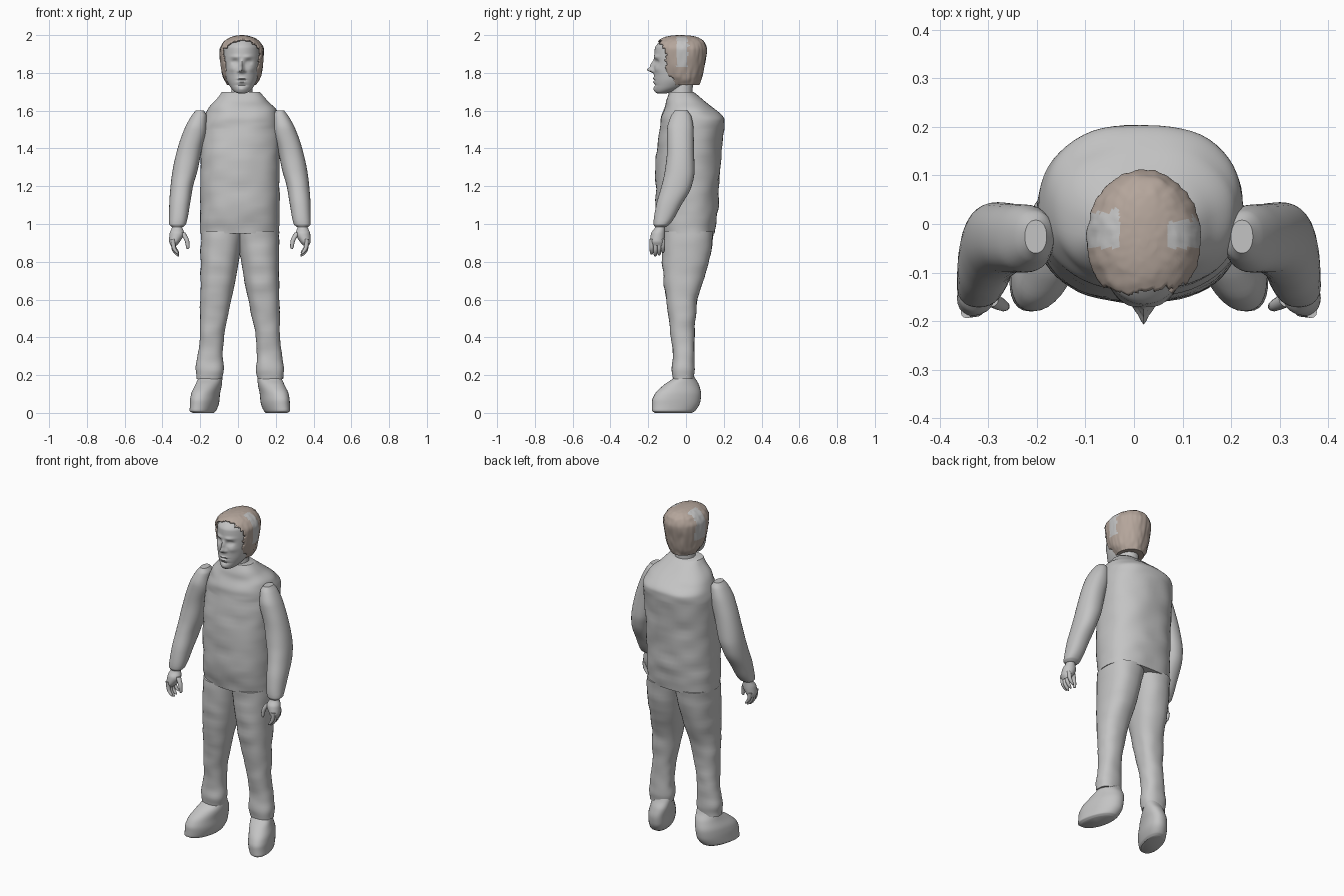
import bpy, bmesh, math
from mathutils import noise, Vector

if "Cube" in bpy.data.objects:
    bpy.data.objects.remove(bpy.data.objects["Cube"], do_unlink=True)


def material(name, colour):
    mat = bpy.data.materials.new(name)
    mat.use_nodes = True
    mat.diffuse_color = (*colour, 1)
    mat.node_tree.nodes["Principled BSDF"].inputs["Base Color"].default_value = (*colour, 1)
    return mat


GREY = material("plain grey", (0.55, 0.55, 0.55))
BROWN = material("hair brown", (0.46, 0.38, 0.33))


def slopes(zs, vs):
    """Tangents that never overshoot the given values."""
    d = [(vs[i + 1] - vs[i]) / (zs[i + 1] - zs[i]) for i in range(len(zs) - 1)]
    inner = [2 * a * b / (a + b) if a * b > 0 else 0 for a, b in zip(d, d[1:])]
    return [d[0], *inner, d[-1]]


def smooth_rings(rings, steps):
    """Fill in rings between the given ones along a smooth profile."""
    columns = list(zip(*rings))
    zs = columns[0]
    tangents = [slopes(zs, c) for c in columns]
    result = []
    for i in range(len(zs) - 1):
        h = zs[i + 1] - zs[i]
        for k in range(steps):
            t = k / steps
            blend = t * t * (3 - 2 * t)
            start, end = t * (1 - t) ** 2 * h, t * t * (t - 1) * h
            result.append([c[i] + (c[i + 1] - c[i]) * blend + start * m[i] + end * m[i + 1]
                           for c, m in zip(columns, tangents)])
    result.append(list(rings[-1]))
    return result


def loft(name, rings, sides=32, steps=5, power=2, shape=None, keep=None, paint=None, mats=(GREY,)):
    """Stack rounded outlines (z, x low, x high, y low, y high) into a skin."""
    bm = bmesh.new()
    loops = []
    for z, x0, x1, y0, y1 in smooth_rings(rings, steps):
        loop = []
        for j in range(sides):
            a = math.tau * j / sides
            c, s = math.cos(a), math.sin(a)
            px = math.copysign(abs(c) ** (2 / power), c)
            py = math.copysign(abs(s) ** (2 / power), s)
            p = Vector(((x0 + x1 + px * (x1 - x0)) / 2, (y0 + y1 + py * (y1 - y0)) / 2, z))
            loop.append(bm.verts.new(shape(p) if shape else p))
        loops.append(loop)
    for low, high in zip(loops, loops[1:]):
        for j in range(sides):
            n = (j + 1) % sides
            bm.faces.new((low[j], low[n], high[n], high[j]))
    bm.faces.new(loops[0])
    bm.faces.new(loops[-1])
    bmesh.ops.recalc_face_normals(bm, faces=bm.faces)
    if keep:
        gone = [f for f in bm.faces if not keep(f.calc_center_median())]
        bmesh.ops.delete(bm, geom=gone, context="FACES")
    if paint:
        for f in bm.faces:
            f.material_index = paint(f.calc_center_median())
    mesh = bpy.data.meshes.new(name)
    bm.to_mesh(mesh)
    bm.free()
    for mat in mats:
        mesh.materials.append(mat)
    obj = bpy.data.objects.new(name, mesh)
    bpy.context.collection.objects.link(obj)
    bpy.ops.object.select_all(action="DESELECT")
    obj.select_set(True)
    bpy.context.view_layer.objects.active = obj
    bpy.ops.object.shade_smooth_by_angle(angle=math.radians(45))
    return obj


def tube(name, points, shape):
    """Mostly vertical rounded tube through (x, y, z, radius) points."""
    loft(name, [(z, x - r, x + r, y - r, y + r) for x, y, z, r in points],
         sides=12, steps=3, shape=shape)


def wrinkle(p, amount=0.007):
    """Soft cloth folds."""
    n = noise.noise(Vector((p.x * 9, p.y * 9, p.z * 17)))
    return p + Vector((p.x * 0.4, p.y * 2, 0)).normalized() * n * amount


# Sleeveless vest with sloping shoulders
loft("vest", [
    (.95, -.20, .22, -.135, .155), (1.1, -.20, .22, -.16, .17),
    (1.3, -.20, .22, -.16, .18), (1.5, -.195, .225, -.14, .2),
    (1.55, -.185, .22, -.135, .205), (1.6, -.165, .205, -.12, .16),
    (1.65, -.125, .16, -.105, .1), (1.7, -.085, .115, -.09, .04),
], sides=56, steps=7, power=2.4, shape=wrinkle)

# Limbs, built once per side
for side, label in ((1, "left"), (-1, "right")):
    def place(p):
        return Vector((side * p.x + 0.01, p.y, p.z))

    def cloth(p):
        return wrinkle(place(p), 0.006)

    def splay(p):
        return place(Vector((p.x - 0.25 * (p.y + 0.03), p.y, p.z)))

    loft(label + "_trouser_leg", [
        (.18, .095, .23, -.07, .04), (.23, .085, .235, -.075, .045),
        (.3, .09, .225, -.07, .045), (.4, .085, .212, -.08, .045),
        (.5, .065, .212, -.09, .05), (.6, .045, .21, -.105, .06),
        (.72, .02, .208, -.12, .098), (.84, 0, .208, -.127, .13),
        (.96, -.02, .206, -.13, .148),
    ], power=2.3, shape=cloth)

    loft(label + "_shoe", [
        (0, .135, .235, -.165, .03), (.012, .125, .25, -.18, .05),
        (.06, .112, .25, -.18, .076), (.1, .11, .247, -.165, .08),
        (.15, .102, .232, -.115, .068), (.19, .1, .222, -.062, .045),
        (.23, .11, .21, -.05, .03),
    ], power=2.2, shape=splay)

    loft(label + "_arm", [
        (.985, .3, .362, -.165, -.105), (1, .285, .375, -.172, -.085),
        (1.1, .265, .374, -.158, -.025), (1.2, .248, .367, -.13, .03),
        (1.28, .225, .357, -.112, .045), (1.4, .2, .33, -.1, .042),
        (1.5, .175, .295, -.1, .04), (1.57, .175, .258, -.08, .028),
        (1.6, .19, .235, -.06, .008),
    ], power=2.2, shape=place)

    loft(label + "_palm", [
        (.885, .335, .365, -.18, -.12), (.91, .315, .375, -.19, -.115),
        (.95, .295, .372, -.185, -.11), (.98, .305, .36, -.165, -.11),
        (1.0, .31, .355, -.16, -.11),
    ], sides=20, shape=place)

    for i, finger in enumerate(("index", "middle", "ring", "little")):
        y, drop = -.182 + .02 * i, (.01, 0, .005, .018)[i]
        tube(label + "_" + finger + "_finger", [
            (.325, y, .829 + drop, .004), (.333, y, .837 + drop, .009),
            (.35, y, .865 + drop, .011), (.355, y, .92, .012)], place)
    tube(label + "_thumb", [
        (.277, -.17, .868, .004), (.275, -.17, .876, .009),
        (.28, -.168, .91, .012), (.305, -.155, .955, .016)], place)

# Neck
loft("neck", [(1.66, -.045, .09, -.09, .04), (1.7, -.036, .078, -.08, .035),
              (1.78, -.03, .07, -.075, .04)], shape=None)

# Face features as soft bumps: x, z, width, height, push toward the front
MID = 0.02
FEATURES = [
    (0, 1.815, .012, .012, .032), (0, 1.84, .009, .022, .02),
    (.015, 1.808, .008, .007, .01), (.036, 1.857, .018, .012, -.016),
    (.036, 1.856, .01, .006, .007), (.034, 1.885, .025, .009, .007),
    (0, 1.77, .02, .004, .007), (0, 1.761, .025, .003, -.005),
    (0, 1.752, .017, .005, .007), (0, 1.735, .03, .005, -.006),
    (0, 1.713, .022, .012, .006), (.05, 1.82, .02, .016, .006),
]


def sculpt(p):
    if p.y < -0.06:
        for x, z, w, h, push in FEATURES:
            off = abs(p.x - MID) - x
            p.y -= push * math.exp(-(off / w) ** 2 - ((p.z - z) / h) ** 2)
    return p


def centred(rows):
    return [(z, MID - w, MID + w, y0, y1) for z, w, y0, y1 in rows]


loft("head", centred([
    (1.69, .015, -.15, -.11), (1.7, .038, -.163, -.07), (1.73, .064, -.168, 0),
    (1.77, .082, -.17, .045), (1.82, .092, -.17, .07), (1.88, .098, -.168, .085),
    (1.93, .094, -.165, .08), (1.965, .075, -.138, .06), (1.985, .025, -.09, .01),
]), sides=96, steps=9, shape=sculpt)


# Hair shell with a ragged hairline and bare patches on the sides
def ragged(p):
    return 0.016 * noise.noise(p * 45)


def in_hair(p):
    if p.z > 1.93:
        return p.y > -0.135 + ragged(p) - 0.25 * (p.z - 1.96)
    hairline = -0.105 if p.z > 1.78 else -0.075
    return p.y > hairline + ragged(p)


def hair_paint(p):
    x = p.x - MID
    if p.z < 1.83 or abs(x) < 0.05 or p.y < -0.05:
        return 0
    back = 0.01 if x > 0 else 0.03
    return 1 if p.y < back + ragged(p) else 0


def tousle(p):
    strand = noise.noise(Vector((p.x * 60, p.y * 60, p.z * 12)))
    out = Vector((p.x - MID, p.y + 0.03, 0))
    return p + out.normalized() * strand * 0.004


hair = loft("hair", centred([
    (1.735, .075, -.09, .07), (1.78, .1, -.13, .085), (1.85, .114, -.16, .1),
    (1.92, .118, -.175, .112), (1.96, .1, -.162, .1), (1.985, .068, -.125, .07),
    (1.997, .03, -.08, .025), (2.0, .008, -.045, -.02),
]), sides=96, steps=7, shape=tousle, keep=in_hair, paint=hair_paint, mats=(BROWN, GREY))
shell = hair.modifiers.new("thickness", "SOLIDIFY")
shell.thickness = 0.008
shell.offset = -1
